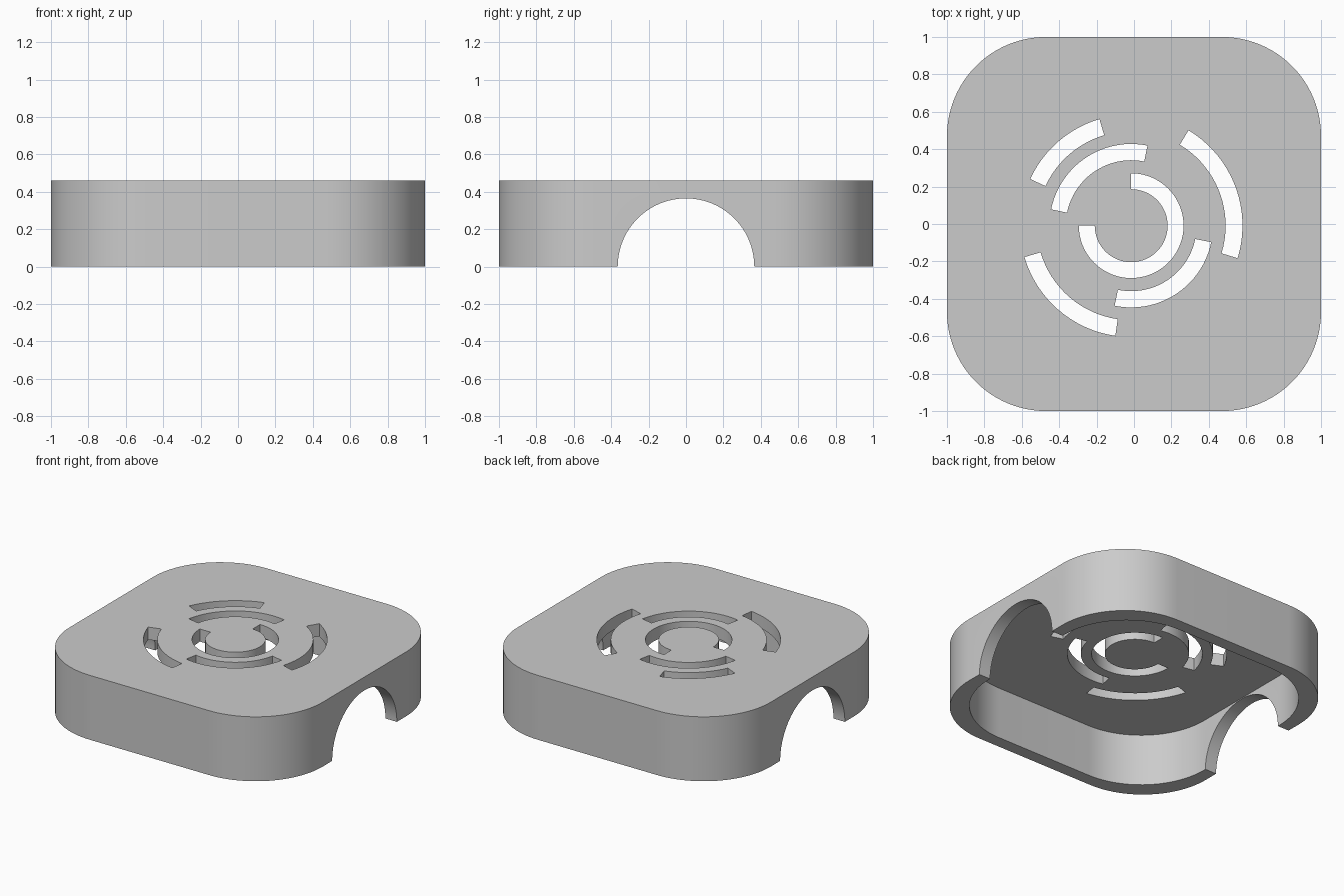
import bpy, bmesh
from math import sin, cos, pi, radians

if "Cube" in bpy.data.objects:
    bpy.data.objects.remove(bpy.data.objects["Cube"], do_unlink=True)

HEIGHT, WALL, CORNER = 0.46, 0.09, 0.53
ARCH_RADIUS = 0.365
VENT_X, VENT_Y = -0.015, -0.009

grey = bpy.data.materials.new("light_grey")
grey.use_nodes = True
colour = (0.6, 0.6, 0.6, 1)
grey.diffuse_color = colour
grey.node_tree.nodes["Principled BSDF"].inputs["Base Color"].default_value = colour


def arc(cx, cy, r, start, end, steps):
    """Points along an arc, angles in degrees."""
    angles = [radians(start + (end - start) * i / steps) for i in range(steps + 1)]
    return [(cx + r * cos(a), cy + r * sin(a)) for a in angles]


def rounded_square(half, r):
    c = half - r
    points = []
    for i, (sx, sy) in enumerate([(1, 1), (-1, 1), (-1, -1), (1, -1)]):
        points += arc(sx * c, sy * c, r, i * 90, i * 90 + 90, 24)
    return points


def prism(name, outline, z0, z1):
    """Solid made by raising a counter-clockwise outline from z0 to z1."""
    bm = bmesh.new()
    base = bm.faces.new([bm.verts.new((x, y, z0)) for x, y in outline])
    raised = bmesh.ops.extrude_face_region(bm, geom=[base])["geom"]
    top = [v for v in raised if isinstance(v, bmesh.types.BMVert)]
    bmesh.ops.translate(bm, verts=top, vec=(0, 0, z1 - z0))
    bmesh.ops.recalc_face_normals(bm, faces=bm.faces)
    mesh = bpy.data.meshes.new(name)
    bm.to_mesh(mesh)
    bm.free()
    obj = bpy.data.objects.new(name, mesh)
    bpy.context.collection.objects.link(obj)
    mesh.materials.append(grey)
    return obj


def cut(target, cutter):
    cutter.hide_render = True
    mod = target.modifiers.new("cut", "BOOLEAN")
    mod.operation, mod.solver, mod.object = "DIFFERENCE", "EXACT", cutter
    bpy.context.view_layer.objects.active = target
    bpy.ops.object.modifier_apply(modifier=mod.name)
    bpy.data.objects.remove(cutter, do_unlink=True)


# Rounded cover, hollow and open underneath
cover = prism("vented_cover", rounded_square(1, CORNER), 0, HEIGHT)
cut(cover, prism("hollow_cutter", rounded_square(1 - WALL, CORNER), -0.2, HEIGHT - WALL))

# Round arch through both side walls
arch = prism("arch_cutter", arc(0, 0, ARCH_RADIUS, 0, 360, 96)[:-1], -1.5, 1.5)
arch.rotation_euler = (0, pi / 2, 0)
bpy.context.view_layer.update()
cut(cover, arch)

# Curved vent slots: inner radius, outer radius, start and end angle
slots = [
    (0.195, 0.28, -180, 90),
    (0.35, 0.437, 78.5, 168.5),
    (0.35, 0.437, -101.7, -11.7),
    (0.505, 0.595, -17, 59),
    (0.505, 0.595, 106.6, 155.2),
    (0.505, 0.595, 196.4, 261.8),
]
for inner, outer, start, end in slots:
    steps = int((end - start) / 4)
    outline = (arc(VENT_X, VENT_Y, outer, start, end, steps)
               + arc(VENT_X, VENT_Y, inner, end, start, steps))
    cut(cover, prism("slot_cutter", outline, 0.2, HEIGHT + 0.2))

# Smooth curved walls, crisp edges
bpy.ops.object.select_all(action="DESELECT")
cover.select_set(True)
bpy.context.view_layer.objects.active = cover
bpy.ops.object.shade_smooth_by_angle(angle=radians(30))
